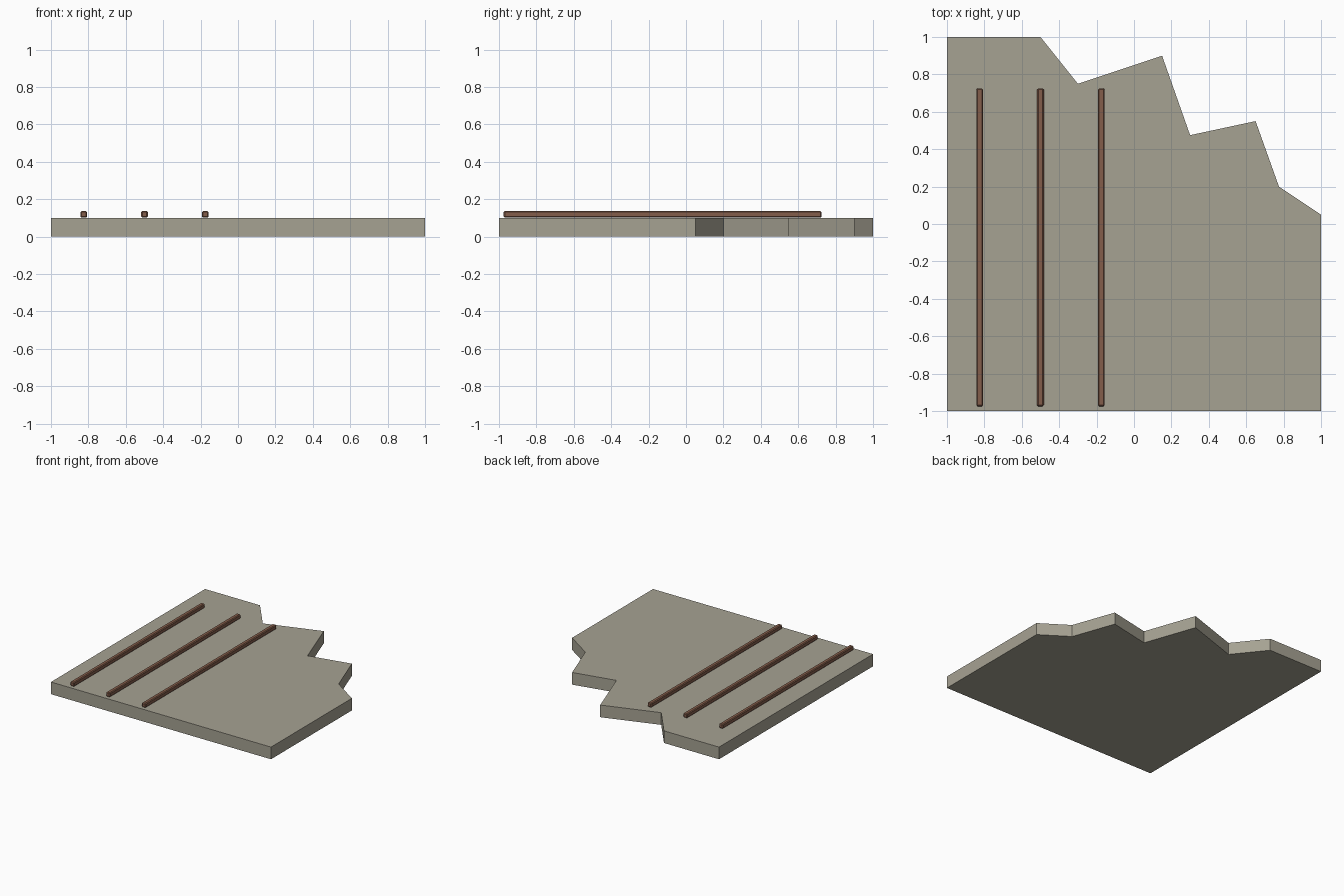
import bpy, bmesh

if "Cube" in bpy.data.objects:
    bpy.data.objects.remove(bpy.data.objects["Cube"])


def material(name, rgb):
    m = bpy.data.materials.new(name)
    m.diffuse_color = (*rgb, 1)
    m.use_nodes = True
    m.node_tree.nodes["Principled BSDF"].inputs["Base Color"].default_value = m.diffuse_color
    return m


def add_object(name, bm, mat):
    mesh = bpy.data.meshes.new(name)
    bmesh.ops.recalc_face_normals(bm, faces=bm.faces)
    bm.to_mesh(mesh)
    bm.free()
    mesh.materials.append(mat)
    ob = bpy.data.objects.new(name, mesh)
    bpy.context.collection.objects.link(ob)
    return ob


concrete = material("grey concrete", (0.38, 0.36, 0.29))
rust = material("rusty brown", (0.23, 0.11, 0.07))

# Broken slab: outline extruded upward
outline = [(-1, -1), (1, -1), (1, 0.05), (0.775, 0.2), (0.65, 0.55),
           (0.3, 0.475), (0.15, 0.9), (-0.3, 0.75), (-0.5, 1), (-1, 1)]
bm = bmesh.new()
base = bm.faces.new([bm.verts.new((x, y, 0)) for x, y in outline])
top = bmesh.ops.extrude_face_region(bm, geom=[base], use_keep_orig=True)
bmesh.ops.translate(bm, vec=(0, 0, 0.1),
                    verts=[g for g in top["geom"] if isinstance(g, bmesh.types.BMVert)])
add_object("broken_slab", bm, concrete)

# Three reinforcing bars lying on the slab
for i, x in enumerate((-0.825, -0.5, -0.175)):
    bm = bmesh.new()
    bmesh.ops.create_cube(bm, size=1)
    bmesh.ops.scale(bm, vec=(0.035, 1.7, 0.036), verts=bm.verts)
    bmesh.ops.bevel(bm, geom=bm.edges[:], offset=0.006, segments=1, affect='EDGES')
    bmesh.ops.translate(bm, vec=(x, -0.125, 0.119), verts=bm.verts)
    add_object(f"reinforcing_bar_{i + 1}", bm, rust)
